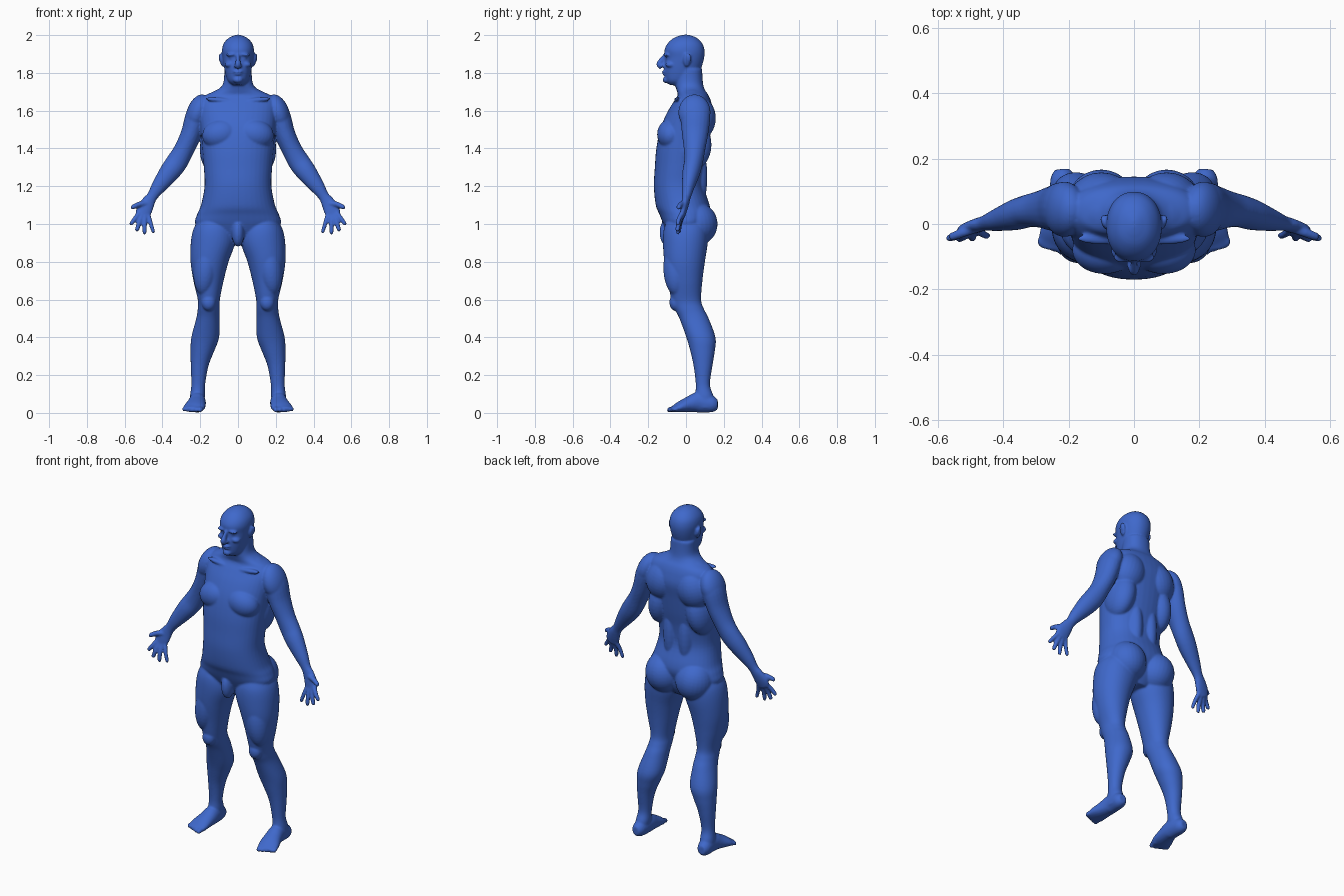
import bpy, bmesh, math
from mathutils import Vector, Matrix

bm = bmesh.new()


def spline(rows, steps=5):
    """Catmull-Rom through rows of numbers."""
    out = []
    n = len(rows)
    for i in range(n - 1):
        a, b, c, d = rows[max(i - 1, 0)], rows[i], rows[i + 1], rows[min(i + 2, n - 1)]
        for s in range(steps):
            t = s / steps
            out.append([0.5 * (2 * q + (r - p) * t + (2 * p - 5 * q + 4 * r - w) * t * t
                        + (3 * q - p - 3 * r + w) * t ** 3) for p, q, r, w in zip(a, b, c, d)])
    return out + [list(rows[-1])]


def skin(rings):
    """Close a stack of rings into a solid."""
    vs = [[bm.verts.new(p) for p in ring] for ring in rings]
    n = len(vs[0])
    for a, b in zip(vs, vs[1:]):
        for i in range(n):
            j = (i + 1) % n
            bm.faces.new((a[i], a[j], b[j], b[i]))
    for ring in (vs[0], vs[-1]):
        bm.faces.new(ring)


def unit(n, power=2.0):
    for i in range(n):
        a = 2 * math.pi * i / n
        c, s = math.cos(a), math.sin(a)
        yield (math.copysign(abs(c) ** (2 / power), c), math.copysign(abs(s) ** (2 / power), s))


def stack(rows, power=2.0, sides=(1,)):
    """Horizontal sections: z, x min, x max, y front, y back."""
    for k in sides:
        skin([[(k * ((a + b) / 2 + (b - a) / 2 * u), (f + g) / 2 + (g - f) / 2 * v, z)
               for u, v in unit(40, power)] for z, a, b, f, g in spline(rows)])


def tube(rows, depth=(0, 1, 0), sides=(1, -1)):
    """Sections across a path: x, y, z, half width, half depth."""
    pts = spline(rows)
    for k in sides:
        rings = []
        for i, p in enumerate(pts):
            t = Vector(pts[min(i + 1, len(pts) - 1)][:3]) - Vector(pts[max(i - 1, 0)][:3])
            t.normalize()
            d = Vector(depth)
            d = (d - t * d.dot(t)).normalized()
            w = t.cross(d)
            ring = []
            for u, v in unit(20):
                q = Vector(p[:3]) + w * (u * p[3]) + d * (v * p[4])
                ring.append((k * q.x, q.y, q.z))
            rings.append(ring)
        skin(rings)


def blob(c, r, tilt=0, sides=(1, -1)):
    """Muscle mass: ellipsoid tilted in the front plane."""
    for k in sides:
        m = (Matrix.Translation((k * c[0], c[1], c[2])) @ Matrix.Rotation(k * math.radians(tilt), 4, 'Y')
             @ Matrix.Diagonal((*r, 1)))
        bmesh.ops.create_uvsphere(bm, u_segments=28, v_segments=18, radius=1, matrix=m)


def finger(a, b, r, sag=(0, 0, 0)):
    a, b = Vector(a), Vector(b)
    m = (a + b) / 2 + Vector(sag)
    e = (b - a).normalized() * r * 0.5
    tube([(*a, r * 1.1, r * 1.1), (*m, r, r), (*(b - e), r * .85, r * .85), (*b, r * .4, r * .4)])


# Torso and neck
torso = [(.89, .06, -.06, .07), (.94, .17, -.09, .10), (1.0, .226, -.12, .115), (1.05, .217, -.14, .13),
         (1.1, .196, -.16, .125), (1.2, .177, -.17, .095), (1.3, .181, -.165, .10), (1.4, .19, -.157, .118),
         (1.5, .197, -.137, .133), (1.58, .205, -.105, .145), (1.64, .205, -.07, .135),
         (1.68, .175, -.045, .12), (1.71, .11, -.05, .10), (1.745, .078, -.058, .09), (1.82, .072, -.05, .085)]
stack([(z, -r, r, f, b) for z, r, f, b in torso], 2.25)
blob((.09, -.08, 1.475), (.10, .073, .08), 12)      # chest
blob((.10, .06, 1.56), (.105, .098, .12), -15)      # shoulder blades
blob((.125, .03, 1.42), (.075, .105, .14), -8)      # flanks
blob((.05, .045, 1.25), (.05, .068, .2))            # lower back
blob((.10, .055, 1.0), (.108, .112, .115), 10)      # buttocks
blob((.08, .03, 1.69), (.10, .055, .03), 18)        # neck-to-shoulder slope
blob((.09, -.045, 1.655), (.085, .018, .014), -6)   # collarbones
blob((0, -.095, .955), (.033, .045, .075), 0, (1,))  # groin

# Head
head = [(1.735, .03, -.085, .0), (1.755, .052, -.105, .03), (1.785, .064, -.113, .06), (1.83, .074, -.116, .082),
        (1.88, .082, -.110, .096), (1.92, .085, -.114, .098), (1.955, .076, -.098, .087),
        (1.983, .052, -.068, .06), (1.997, .024, -.035, .03), (2.002, .008, -.012, .012)]
stack([(z, -r, r, f, b) for z, r, f, b in head], 2.15)
tube([(0, -.108, 1.897, .010, .010), (0, -.128, 1.868, .011, .015), (0, -.139, 1.845, .017, .018),
      (0, -.128, 1.828, .014, .014)], sides=(1,))   # nose
blob((.012, -.123, 1.837), (.011, .016, .009))      # nostrils
blob((.034, -.102, 1.897), (.03, .017, .009), 6)    # brow
blob((.033, -.093, 1.878), (.014, .013, .010))      # eyes
blob((.045, -.083, 1.845), (.026, .027, .016), 10)  # cheekbones
blob((0, -.112, 1.806), (.026, .016, .007), 0, (1,))  # upper lip
blob((0, -.111, 1.793), (.022, .015, .007), 0, (1,))  # lower lip
blob((0, -.103, 1.763), (.027, .021, .018), 0, (1,))  # chin
blob((.087, .005, 1.868), (.010, .020, .036), 10)   # ears
blob((.091, .014, 1.875), (.011, .015, .027), 12)

# Arms
tube([(.19, .05, 1.65, .04, .055), (.217, .05, 1.58, .058, .078), (.247, .048, 1.48, .055, .07),
      (.285, .045, 1.395, .053, .057), (.322, .04, 1.33, .057, .05), (.362, .028, 1.275, .054, .047),
      (.418, .012, 1.2, .04, .034), (.453, .003, 1.148, .029, .024), (.475, -.003, 1.115, .036, .021),
      (.496, -.012, 1.075, .043, .018), (.508, -.02, 1.04, .036, .014)])
blob((.213, .045, 1.59), (.058, .085, .10), -20)    # shoulder caps

# Hands
for a, b, r in [((.518, -.016, 1.065), (.570, -.046, .995), .0125), ((.508, -.018, 1.055), (.537, -.047, .962), .013),
                ((.494, -.018, 1.050), (.495, -.046, .947), .0125), ((.478, -.013, 1.055), (.447, -.037, .955), .0115)]:
    finger(a, b, r, (0, -.005, 0))
finger((.475, -.008, 1.108), (.565, -.042, 1.087), .0145, (0, 0, .008))

# Legs
stack([(1.02, .05, .21, -.10, .10), (.97, .02, .237, -.118, .115), (.9, .015, .25, -.122, .115),
       (.8, .05, .251, -.115, .10), (.7, .076, .236, -.097, .087), (.6, .096, .213, -.078, .08),
       (.55, .097, .213, -.06, .095), (.5, .097, .221, -.035, .12), (.4, .10, .247, .002, .156),
       (.33, .125, .251, .022, .153), (.25, .156, .25, .04, .14), (.15, .174, .247, .052, .127),
       (.09, .175, .254, .048, .145), (.03, .182, .256, .05, .155)], 2.1, (1, -1))
blob((.155, -.055, .585), (.038, .033, .045))       # kneecaps
blob((.17, -.05, .77), (.065, .07, .15), -6)        # front thigh

# Feet
tube([(.220, .168, .045, .022, .025), (.218, .14, .046, .038, .043), (.215, .07, .056, .044, .055),
      (.220, .02, .046, .05, .043), (.230, -.03, .032, .058, .030), (.237, -.06, .022, .056, .019),
      (.24, -.08, .018, .045, .012)], (0, 0, 1))
for i in range(5):
    x = .197 + i * .0215
    finger((x, -.045, .022), (x + .004, -.103 + .009 * i + (.003 if i == 0 else 0), .014), .0145 - .001 * i, (0, 0, .003))

# Fuse the parts into one continuous skin
bmesh.ops.recalc_face_normals(bm, faces=bm.faces)
mesh = bpy.data.meshes.new("human_body")
bm.to_mesh(mesh)
bm.free()
body = bpy.data.objects.new("human_body", mesh)
bpy.context.collection.objects.link(body)
remesh = body.modifiers.new("fuse", 'REMESH')
remesh.mode = 'VOXEL'
remesh.voxel_size = 0.0055
remesh.use_smooth_shade = True
soften = body.modifiers.new("soften", 'SMOOTH')
soften.factor = 0.5
soften.iterations = 6
mat = bpy.data.materials.new("blue")
mat.diffuse_color = (.05, .14, .6, 1)
mesh.materials.append(mat)
for p in mesh.polygons:
    p.use_smooth = True
